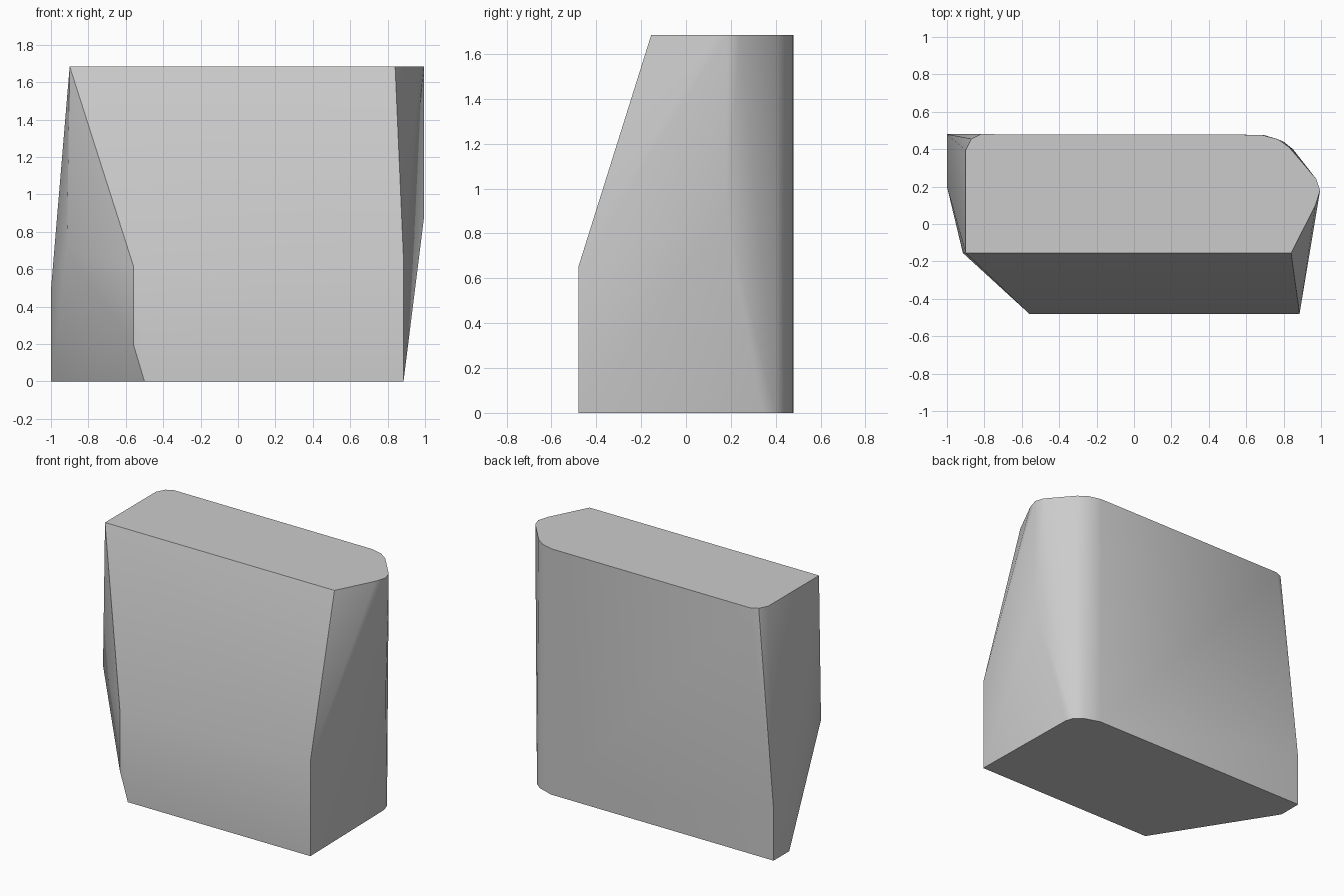
import bpy, bmesh, math

cube = bpy.data.objects.get("Cube")
if cube:
    bpy.data.objects.remove(cube, do_unlink=True)

HEIGHT = 1.685

# Flat top outline, with rounded rear corners
top = [(-0.9, -0.155), (0.84, -0.155), (0.97, 0.1), (0.995, 0.18), (0.975, 0.24),
       (0.83, 0.41), (0.77, 0.453), (0.68, 0.477), (-0.82, 0.48), (-0.87, 0.455), (-0.9, 0.395)]

# Base outline, with a long bevel at the front corner
base = [(-0.5, -0.48), (0.885, -0.48), (0.87, 0.34), (0.85, 0.4), (0.8, 0.44),
        (0.69, 0.477), (-1, 0.48), (-1, 0.31)]

# Corners where the side facets meet between base and top
middle = [(0.885, -0.48, 0.65), (-0.56, -0.48, 0.62), (-0.56, -0.48, 0.2),
          (-0.915, -0.155, 0.7), (-1, 0.2, 0.49), (-1, 0.48, 0.35),
          (0.995, 0.18, 0.88)]

points = [(x, y, HEIGHT) for x, y in top] + [(x, y, 0) for x, y in base] + middle

# Solid faceted body
bm = bmesh.new()
for p in points:
    bm.verts.new(p)
hull = bmesh.ops.convex_hull(bm, input=bm.verts)
loose = {g for g in hull["geom_interior"] + hull["geom_unused"] if isinstance(g, bmesh.types.BMVert)}
bmesh.ops.delete(bm, geom=list(loose), context='VERTS')
bmesh.ops.dissolve_limit(bm, angle_limit=math.radians(0.5), verts=bm.verts, edges=bm.edges)
bmesh.ops.recalc_face_normals(bm, faces=bm.faces)
mesh = bpy.data.meshes.new("faceted_block")
bm.to_mesh(mesh)
bm.free()
block = bpy.data.objects.new("faceted_block", mesh)
bpy.context.collection.objects.link(block)

# Plain grey surface
grey = bpy.data.materials.new("light_grey")
grey.use_nodes = True
colour = (0.6, 0.6, 0.6, 1)
grey.diffuse_color = colour
grey.node_tree.nodes["Principled BSDF"].inputs["Base Color"].default_value = colour
mesh.materials.append(grey)

# Soft facets, crisp top and base rims
bpy.context.view_layer.objects.active = block
block.select_set(True)
bpy.ops.object.shade_smooth_by_angle(angle=math.radians(30))
